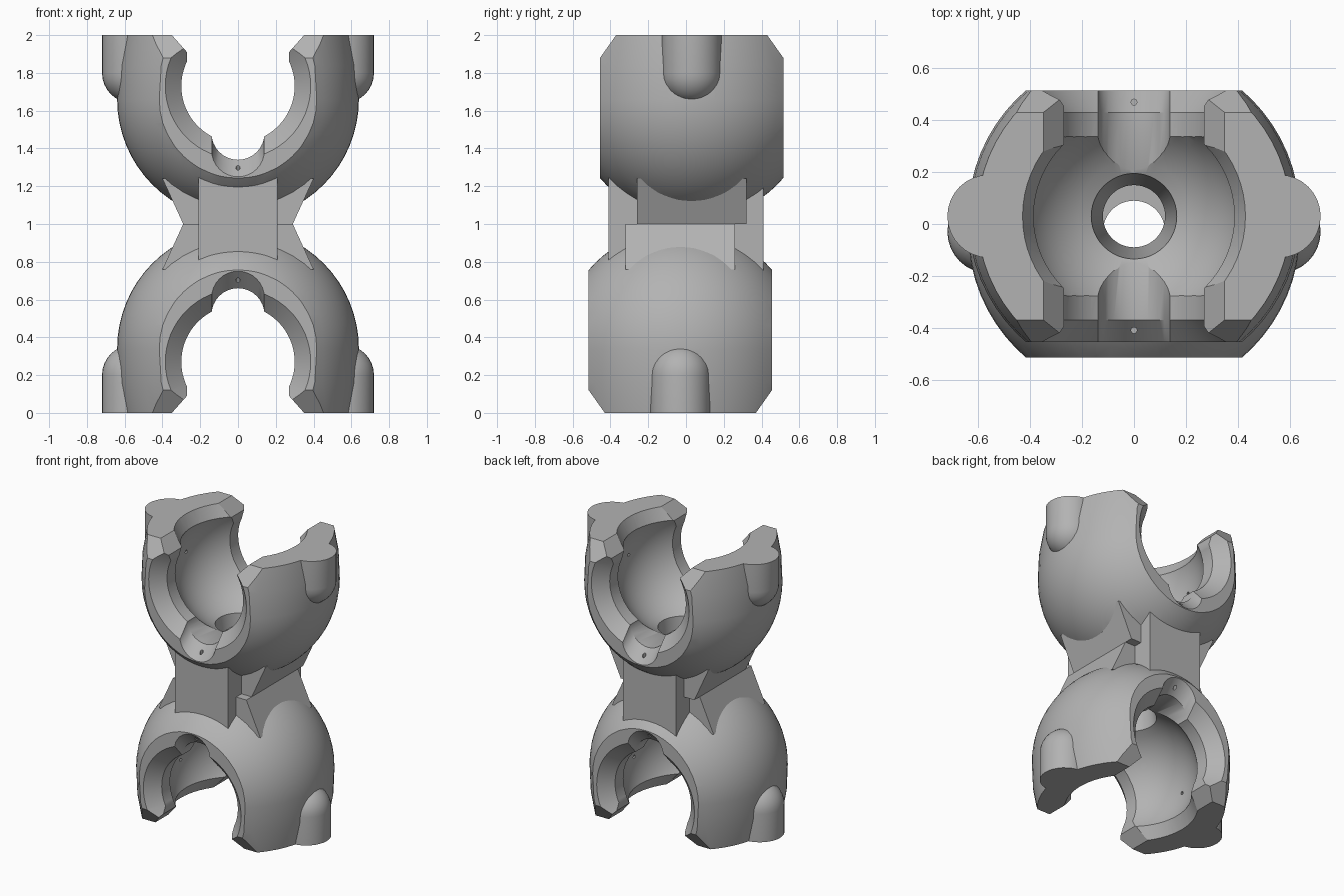
import bpy, bmesh
from math import sin, cos, pi
from mathutils import Matrix

if "Cube" in bpy.data.objects:
    bpy.data.objects.remove(bpy.data.objects["Cube"])

grey = bpy.data.materials.new("plain_grey")
grey.use_nodes = True
grey.diffuse_color = (0.45, 0.45, 0.45, 1)
grey.node_tree.nodes["Principled BSDF"].inputs["Base Color"].default_value = grey.diffuse_color

OFF = 0.03          # sideways shift of each socket
BALL = 1.73         # height of the ball centre
DEPTH = 0.485       # half depth of a socket


def loft(name, rings):
    """Closed solid through equal-length rings of points."""
    bm = bmesh.new()
    rows = [[bm.verts.new(p) for p in ring] for ring in rings]
    n = len(rows[0])
    for a, b in zip(rows, rows[1:]):
        for i in range(n):
            bm.faces.new((a[i], a[(i + 1) % n], b[(i + 1) % n], b[i]))
    bm.faces.new(rows[0])
    bm.faces.new(rows[-1])
    bmesh.ops.recalc_face_normals(bm, faces=bm.faces)
    mesh = bpy.data.meshes.new(name)
    bm.to_mesh(mesh)
    bm.free()
    mesh.materials.append(grey)
    obj = bpy.data.objects.new(name, mesh)
    bpy.context.collection.objects.link(obj)
    return obj


def lathe(name, profile, x=0, y=OFF, n=48):
    """Turned solid around a vertical axis, profile = (radius, height)."""
    turn = [2 * pi * i / n for i in range(n)]
    return loft(name, [[(x + r * cos(t), y + r * sin(t), z) for t in turn] for r, z in profile])


def arc(radius, z, start, end, steps=16):
    angles = [start + (end - start) * i / steps for i in range(steps + 1)]
    return [(max(radius * cos(a), 0.002), z + radius * sin(a)) for a in angles]


def prism_x(name, outline, half):
    return loft(name, [[(x, OFF + y, z) for y, z in outline] for x in (-half, half)])


def prism_y(name, outline, half):
    return loft(name, [[(x, OFF + y, z) for x, z in outline] for y in (-half, half)])


def block(name, half_x, half_x_top, half_y, y, z0, z1):
    return loft(name, [[(sx * hx, y + sy * half_y, z)
                        for sx, sy in ((-1, -1), (1, -1), (1, 1), (-1, 1))]
                       for hx, z in ((half_x, z0), (half_x_top, z1))])


def combine(target, tool, operation):
    mod = target.modifiers.new(operation, 'BOOLEAN')
    mod.operation = operation
    mod.solver = 'EXACT'
    mod.object = tool
    bpy.context.view_layer.objects.active = target
    bpy.ops.object.modifier_apply(modifier=mod.name)
    bpy.data.objects.remove(tool)


# Rounded socket shell with side pegs
socket = lathe("double_socket", arc(0.64, 1.66, -pi / 2, 0) + [(0.633, 1.84), (0.605, 2.0)], n=64)
for side in (-1, 1):
    peg = lathe("side_peg", arc(0.16, 1.8, -pi / 2, 0, 8) + [(0.16, 2.0)], x=side * 0.56, n=32)
    combine(socket, peg, 'UNION')

# Waist: front-to-back block and flared corner block
combine(socket, block("waist_block", 0.21, 0.21, 0.41, 0, 1.0, 1.25), 'UNION')
combine(socket, block("flared_block", 0.29, 0.4, 0.29, OFF, 1.0, 1.24), 'UNION')

# Flat front and back with bevelled top corners
combine(socket, prism_x("depth_trim", [(-DEPTH, 0.9), (DEPTH, 0.9), (DEPTH, 1.88), (0.4, 2.0),
                                       (0.4, 2.1), (-0.4, 2.1), (-0.4, 2.0), (-DEPTH, 1.88)], 1), 'INTERSECT')

# Ball cavity with a flared mouth
combine(socket, lathe("ball_cavity", arc(0.43, BALL, -pi / 2, pi / 2, 24), n=64), 'DIFFERENCE')
combine(socket, lathe("mouth_flare", [(0.3, 1.8), (0.385, 1.91), (0.43, 2.0), (0.43, 2.2)], n=64), 'DIFFERENCE')

# Front-to-back opening, chamfered at both faces
opening = lathe("opening", [(0.42, -0.52), (0.3, -0.4), (0.3, 0.4), (0.42, 0.52)], y=0, n=64)
opening.data.transform(Matrix.Translation((0, OFF, BALL)) @ Matrix.Rotation(pi / 2, 4, 'X'))
combine(socket, opening, 'DIFFERENCE')
combine(socket, prism_y("throat", [(-0.27, 1.7), (0.27, 1.7), (0.27, 1.91), (0.35, 2.0), (0.35, 2.2),
                                   (-0.35, 2.2), (-0.35, 2.0), (-0.27, 1.91)], 0.6), 'DIFFERENCE')

# Round-bottomed notches below the opening, sloping down at the faces
for side in (-1, 1):
    rings = []
    for y, floor in ((0.02, 1.34), (0.4, 1.34), (0.52, 1.213)):
        ring = [(0.14 * cos(a), OFF + side * y, floor + 0.14 + 0.14 * sin(a))
                for a in [pi + pi * i / 16 for i in range(17)]]
        rings.append(ring + [(0.14, OFF + side * y, 1.65), (-0.14, OFF + side * y, 1.65)])
    combine(socket, loft("notch", rings), 'DIFFERENCE')

# Tapered bore through the waist
combine(socket, lathe("bore", [(0.12, 0.9), (0.12, 1.08), (0.165, 1.33), (0.165, 1.45)]), 'DIFFERENCE')

# Tiny pinholes in the notches and the cavity walls
for side in (-1, 1):
    combine(socket, lathe("notch_pinhole", [(0.012, 1.22), (0.012, 1.4)], y=OFF + side * 0.44, n=8), 'DIFFERENCE')
    wall = lathe("wall_pinhole", [(0.012, 0.38), (0.012, 0.5)], y=0, n=8)
    wall.data.transform(Matrix.Translation((0, OFF, BALL)) @ Matrix.Rotation(side * pi / 2, 4, 'Y'))
    combine(socket, wall, 'DIFFERENCE')

# Lower socket: the same part turned half way round the x axis
lower = socket.copy()
lower.data = socket.data.copy()
bpy.context.collection.objects.link(lower)
lower.data.transform(Matrix.Translation((0, 0, 2)) @ Matrix.Rotation(pi, 4, 'X'))
combine(socket, lower, 'UNION')

for obj in bpy.context.selected_objects:
    obj.select_set(False)
socket.select_set(True)
bpy.context.view_layer.objects.active = socket
bpy.ops.object.shade_smooth_by_angle(angle=0.5)
